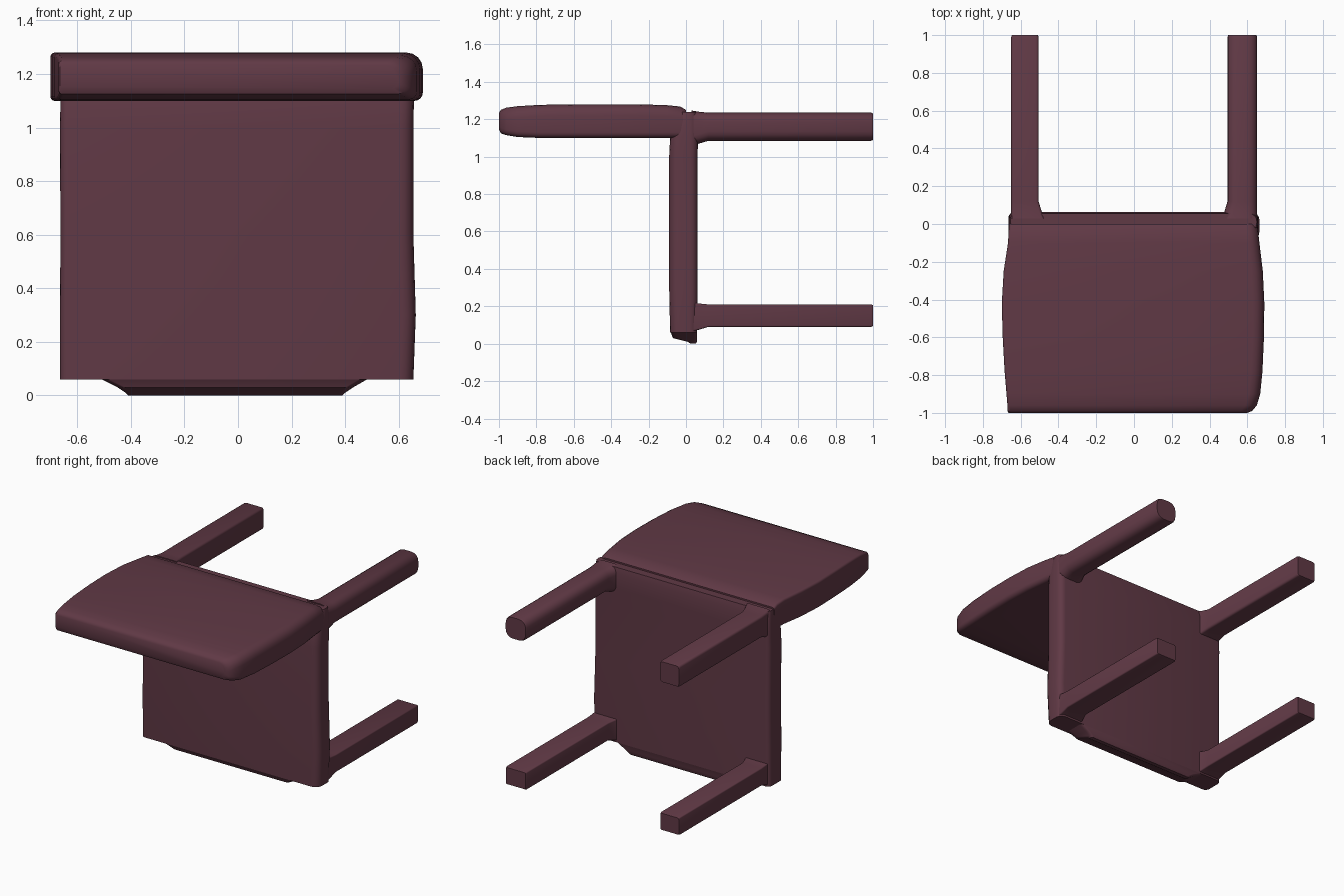
import bpy, bmesh, math
from mathutils import Vector

if "Cube" in bpy.data.objects:
    bpy.data.objects.remove(bpy.data.objects["Cube"])

mat = bpy.data.materials.new("plum")
mat.diffuse_color = (0.118, 0.041, 0.060, 1)
mat.use_nodes = True
mat.node_tree.nodes["Principled BSDF"].inputs["Base Color"].default_value = mat.diffuse_color


def ring(a0, a1, b0, b1, radii, n=4):
    """Rounded rectangle; radii start at (a1, b1) and go counter-clockwise."""
    pts = []
    corners = [(a1, b1, -1, -1), (a0, b1, 1, -1), (a0, b0, 1, 1), (a1, b0, -1, 1)]
    for i, (a, b, sa, sb) in enumerate(corners):
        r = min(radii[i], (a1 - a0) * 0.48, (b1 - b0) * 0.48)
        for k in range(n + 1):
            t = math.radians(90 * (i + k / n))
            pts.append((a + sa * r + r * math.cos(t), b + sb * r + r * math.sin(t)))
    return pts


def loft(name, axis, stations, radii):
    """Skin rounded rectangles (pos, a0, a1, b0, b1) along axis 'y' (x, z) or 'z' (x, y)."""
    bm = bmesh.new()
    rings = []
    for pos, *box in stations:
        rings.append([bm.verts.new((a, pos, b) if axis == 'y' else (a, b, pos))
                      for a, b in ring(*box, radii)])
    n = len(rings[0])
    for r0, r1 in zip(rings, rings[1:]):
        for i in range(n):
            j = (i + 1) % n
            bm.faces.new((r0[i], r0[j], r1[j], r1[i]))
    bm.faces.new(rings[0])
    bm.faces.new(rings[-1])
    bmesh.ops.recalc_face_normals(bm, faces=bm.faces)
    me = bpy.data.meshes.new(name)
    bm.to_mesh(me)
    bm.free()
    me.materials.append(mat)
    ob = bpy.data.objects.new(name, me)
    bpy.context.collection.objects.link(ob)
    bpy.ops.object.select_all(action='DESELECT')
    ob.select_set(True)
    bpy.context.view_layer.objects.active = ob
    bpy.ops.object.shade_smooth_by_angle(angle=math.radians(35))
    return ob


# Backrest: bowed sides, rounded front edge, softer right side
loft("backrest", 'y', [
    (-1.00, -0.665, 0.60, 1.145, 1.235),
    (-0.99, -0.67, 0.625, 1.125, 1.25),
    (-0.96, -0.67, 0.65, 1.115, 1.262),
    (-0.90, -0.675, 0.668, 1.105, 1.27),
    (-0.78, -0.685, 0.68, 1.10, 1.277),
    (-0.60, -0.695, 0.688, 1.10, 1.28),
    (-0.42, -0.70, 0.69, 1.10, 1.28),
    (-0.25, -0.69, 0.682, 1.10, 1.28),
    (-0.10, -0.667, 0.664, 1.10, 1.275),
    (-0.03, -0.663, 0.656, 1.10, 1.268),
    (0.00, -0.66, 0.652, 1.10, 1.25),
], (0.06, 0.015, 0.015, 0.03))

# Seat panel, running up into the backrest
loft("seat", 'z', [
    (0.06, -0.665, 0.655, -0.085, 0.06),
    (0.30, -0.665, 0.664, -0.09, 0.062),
    (0.60, -0.663, 0.655, -0.09, 0.062),
    (1.00, -0.665, 0.655, -0.09, 0.062),
    (1.10, -0.663, 0.657, -0.085, 0.064),
    (1.20, -0.66, 0.655, -0.06, 0.064),
    (1.24, -0.655, 0.65, -0.04, 0.055),
], (0.04, 0.03, 0.03, 0.05))

# Lip along the seat's front edge
loft("seat_lip", 'z', [
    (0.07, -0.53, 0.50, -0.085, 0.06),
    (0.03, -0.45, 0.43, -0.07, 0.06),
    (0.01, -0.42, 0.40, 0.01, 0.058),
    (0.00, -0.41, 0.39, 0.025, 0.052),
], (0.02, 0.02, 0.03, 0.03))

# Legs, flared where they join the seat
legs = {
    "back_leg_left": (-0.65, -0.505, 1.09, 1.235, 0.015),
    "back_leg_right": (0.495, 0.652, 1.085, 1.235, 0.05),
    "front_leg_left": (-0.65, -0.505, 0.09, 0.21, 0.008),
    "front_leg_right": (0.495, 0.65, 0.09, 0.21, 0.008),
}
for name, (x0, x1, z0, z1, r) in legs.items():
    inner0, inner1 = (0, 0.03) if x0 < 0 else (0.03, 0)
    loft(name, 'y', [
        (0.03, x0 - inner0, x1 + inner1, z0 - 0.025, z1 + 0.012),
        (0.07, x0 - inner0 / 2, x1 + inner1 / 2, z0 - 0.015, z1 + 0.005),
        (0.12, x0, x1, z0, z1),
        (0.99, x0, x1, z0, z1),
        (1.00, x0 + 0.004, x1 - 0.004, z0 + 0.004, z1 - 0.004),
    ], (r, r, r, r))
